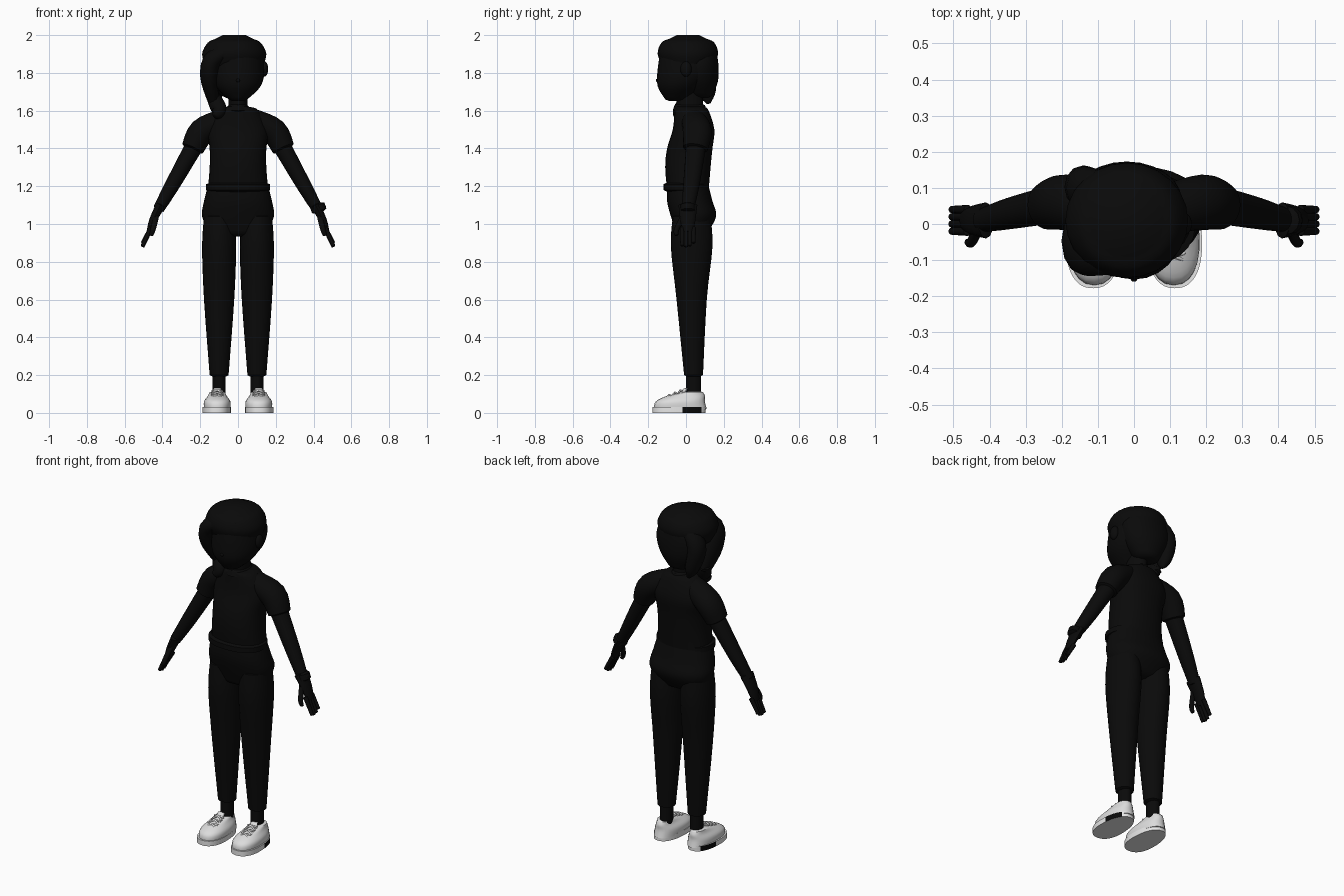
import bpy, bmesh, math
from mathutils import Vector

if "Cube" in bpy.data.objects:
    bpy.data.objects.remove(bpy.data.objects["Cube"], do_unlink=True)


def material(name, value):
    mat = bpy.data.materials.new(name)
    mat.use_nodes = True
    colour = (value, value, value, 1)
    mat.diffuse_color = colour
    bsdf = mat.node_tree.nodes["Principled BSDF"]
    bsdf.inputs["Base Color"].default_value = colour
    bsdf.inputs["Roughness"].default_value = 0.8
    return mat


BLACK = material("soft black", 0.003)
WHITE = material("shoe white", 0.72)
SOLE = material("sole white", 0.8)


def spline(keys, steps=4):
    """Smooth curve through the keys, for positions and radii together."""
    keys = [Vector(key) for key in keys]
    keys = [keys[0], *keys, keys[-1]]
    samples = []
    for a, b, c, d in zip(keys, keys[1:], keys[2:], keys[3:]):
        for step in range(steps):
            t = step / steps
            start_slope, end_slope = (c - a) / 2, (d - b) / 2
            samples.append(b + start_slope * t
                           + ((c - b) * 3 - start_slope * 2 - end_slope) * t ** 2
                           + ((b - c) * 2 + start_slope + end_slope) * t ** 3)
    return samples + [keys[-1]]


def skin(name, rings, mat, sides, mirror, square=2, taper=0, cap=0.2):
    """Join oval rings (centre, u radius, v radius), with rounded ends."""
    if cap:
        rounded = []
        for (end, u, v), (inner, _, _) in ((rings[0], rings[1]), (rings[-1], rings[-2])):
            out = (end - inner).normalized() * min(u.length, v.length) * cap
            rounded.append((end + out, u * 0.6, v * 0.6))
        rings = [rounded[0], *rings, rounded[1]]
    bm = bmesh.new()
    loops = []
    for centre, u, v in rings:
        loop = []
        for k in range(sides):
            angle = math.tau * k / sides
            c, s = math.cos(angle), math.sin(angle)
            cu = math.copysign(abs(c) ** (2 / square), c)
            sv = math.copysign(abs(s) ** (2 / square), s)
            loop.append(bm.verts.new(centre + u * cu * (1 - taper * sv) + v * sv))
        loops.append(loop)
    for lower, upper in zip(loops, loops[1:]):
        for k in range(sides):
            bm.faces.new((lower[k - 1], lower[k], upper[k], upper[k - 1]))
    bm.faces.new(loops[0])
    bm.faces.new(loops[-1])
    bmesh.ops.recalc_face_normals(bm, faces=bm.faces)
    mesh = bpy.data.meshes.new(name)
    bm.to_mesh(mesh)
    bm.free()
    mesh.materials.append(mat)
    obj = bpy.data.objects.new(name, mesh)
    bpy.context.collection.objects.link(obj)
    bpy.ops.object.select_all(action="DESELECT")
    obj.select_set(True)
    bpy.context.view_layer.objects.active = obj
    bpy.ops.object.shade_smooth_by_angle(angle=math.radians(50))
    if mirror:
        obj.modifiers.new("mirror", "MIRROR")
    return obj


def stack(name, x, keys, mat=BLACK, sides=24, mirror=False, **shape):
    """Level rings, each given as (z, y, x radius, y radius)."""
    rings = [(Vector((x, y, z)), Vector((rx, 0, 0)), Vector((0, ry, 0)))
             for z, y, rx, ry in spline(keys)]
    return skin(name, rings, mat, sides, mirror, **shape)


def sweep(name, keys, flat=1, mat=BLACK, sides=12, mirror=False):
    """Rings across a path of (x, y, z, radius); flat scales the depth."""
    samples = spline(keys)
    centres = [Vector(s[:3]) for s in samples]
    rings = []
    for i, sample in enumerate(samples):
        tangent = (centres[min(i + 1, len(centres) - 1)] - centres[max(i - 1, 0)]).normalized()
        u = Vector((0, 1, 0)).cross(tangent).normalized()
        v = tangent.cross(u)
        rings.append((centres[i], u * sample[3], v * sample[3] * flat))
    return skin(name, rings, mat, sides, mirror)


def ball(name, centre, radii, mirror=False):
    size = Vector(radii)
    rings = []
    for i in range(1, 12):
        angle = math.pi * i / 12
        width = math.sin(angle)
        rings.append((Vector(centre) - Vector((0, 0, size.z * math.cos(angle))),
                      Vector((size.x * width, 0, 0)), Vector((0, size.y * width, 0))))
    return skin(name, rings, BLACK, 20, mirror)


# Head, neck and face
stack("neck", 0, [(1.55, .02, .05, .07), (1.72, .02, .05, .07)])
stack("head", 0, [(1.66, -.05, .05, .06), (1.73, -.03, .12, .12),
                  (1.82, 0, .14, .15), (1.95, 0, .12, .13)])
ball("nose", (0, -.15, 1.76), (.01, .01, .01))
ball("ear", (.14, 0, 1.82), (.02, .03, .04), mirror=True)

# Hair: cap, back volume and swept locks
stack("hair_cap", -.02, [(1.83, .01, .15, .13), (1.9, .01, .17, .16),
                         (1.96, .01, .14, .14), (1.98, .01, .1, .1)])
stack("hair_back", -.02, [(1.68, .08, .07, .06), (1.76, .07, .13, .1),
                          (1.86, .07, .15, .1), (1.96, .05, .1, .1)])
sweep("side_fringe", [(.03, -.08, 1.94, .03), (-.12, -.07, 1.88, .05),
                      (-.15, -.04, 1.78, .05), (-.13, .01, 1.65, .03)], flat=1.5)
sweep("side_lock", [(-.04, .09, 1.94, .04), (-.14, .1, 1.84, .05),
                    (-.12, .11, 1.7, .04), (-.1, .12, 1.64, .01)], flat=1.2)
sweep("hair_tail", [(-.14, .02, 1.69, .03), (-.12, 0, 1.65, .04),
                    (-.1, -.03, 1.6, .04), (-.12, -.05, 1.57, .02)])
sweep("hair_tie", [(-.14, .02, 1.69, .035), (-.13, .01, 1.67, .035)])

# Shirt
stack("shirt", 0, [(1.18, .01, .16, .11), (1.3, .01, .15, .12), (1.4, .02, .15, .12),
                   (1.5, .04, .16, .11), (1.6, .03, .11, .09), (1.62, .02, .06, .08)],
      square=2.3)
stack("shirt_hem", 0, [(1.18, 0, .17, .12), (1.21, 0, .17, .12)], square=2.3)
stack("collar", 0, [(1.6, .02, .07, .09), (1.63, .02, .05, .08)])
sweep("sleeve", [(.08, .04, 1.55, .06), (.19, .06, 1.49, .07), (.24, .05, 1.4, .06)],
      flat=1.1, sides=24, mirror=True)

# Arms and hands
sweep("arm", [(.2, .06, 1.47, .05), (.34, .03, 1.22, .04), (.42, .01, 1.08, .03)],
      flat=1.1, sides=20, mirror=True)
sweep("palm", [(.41, .01, 1.1, .025), (.45, .01, 1.02, .02), (.47, .01, .96, .014)],
      flat=2, mirror=True)
for i, finger in enumerate(("little", "ring", "middle", "index")):
    y = .04 - .02 * i
    tip = .88 + .005 * (i - 2) ** 2
    sweep(finger + "_finger", [(.46, y, .98, .013), (.505, y, tip, .01)], mirror=True)
sweep("thumb", [(.43, -.01, 1.05, .014), (.45, -.05, .97, .014), (.46, -.05, .94, .01)],
      mirror=True)
sweep("wrist_band", [(.42, .01, 1.1, .04), (.43, .01, 1.07, .04)])
ball("wrist_dial", (.45, .01, 1.09), (.015, .025, .02))

# Trousers and ankles
stack("hips", 0, [(.95, .03, .15, .08), (1.04, .04, .19, .12),
                  (1.12, .02, .18, .12), (1.2, .01, .16, .11)], square=2.3)
stack("trouser_leg", .1, [(1.04, .03, .08, .1), (.88, .03, .09, .11),
                          (.6, .03, .08, .08), (.2, .04, .05, .05)], mirror=True)
stack("ankle", .1, [(.07, .04, .034, .04), (.24, .04, .034, .04)], mirror=True)

# Shoes: upper, tongue, laces and sole
stack("shoe_upper", .11, [(.02, -.03, .07, .14), (.06, -.03, .07, .13),
                          (.09, 0, .05, .1), (.11, .04, .04, .05)],
      WHITE, mirror=True, square=2.3, taper=.08)
stack("shoe_tongue", .11, [(.09, -.03, .03, .02), (.13, 0, .02, .01)], WHITE, mirror=True)
for i in range(3):
    y, z = .03 * i - .09, .09 + .012 * i
    for side in (-.03, .03):
        sweep("shoe_lace", [(.11 - side, y - .01, z - .01, .005), (.11, y, z + .005, .005),
                            (.11 + side, y + .01, z, .005)], mat=WHITE, mirror=True)
sole = stack("shoe_sole", .113, [(0, -.037, .075, .141), (.03, -.037, .075, .141)],
             SOLE, sides=64, mirror=True, square=2.3, taper=.08, cap=0)

# Dark panel on the outer side of each sole
sole.data.materials.append(BLACK)
for face in sole.data.polygons:
    if face.normal.x > 0.4 and -.02 < face.center.y < .08:
        face.material_index = 1
